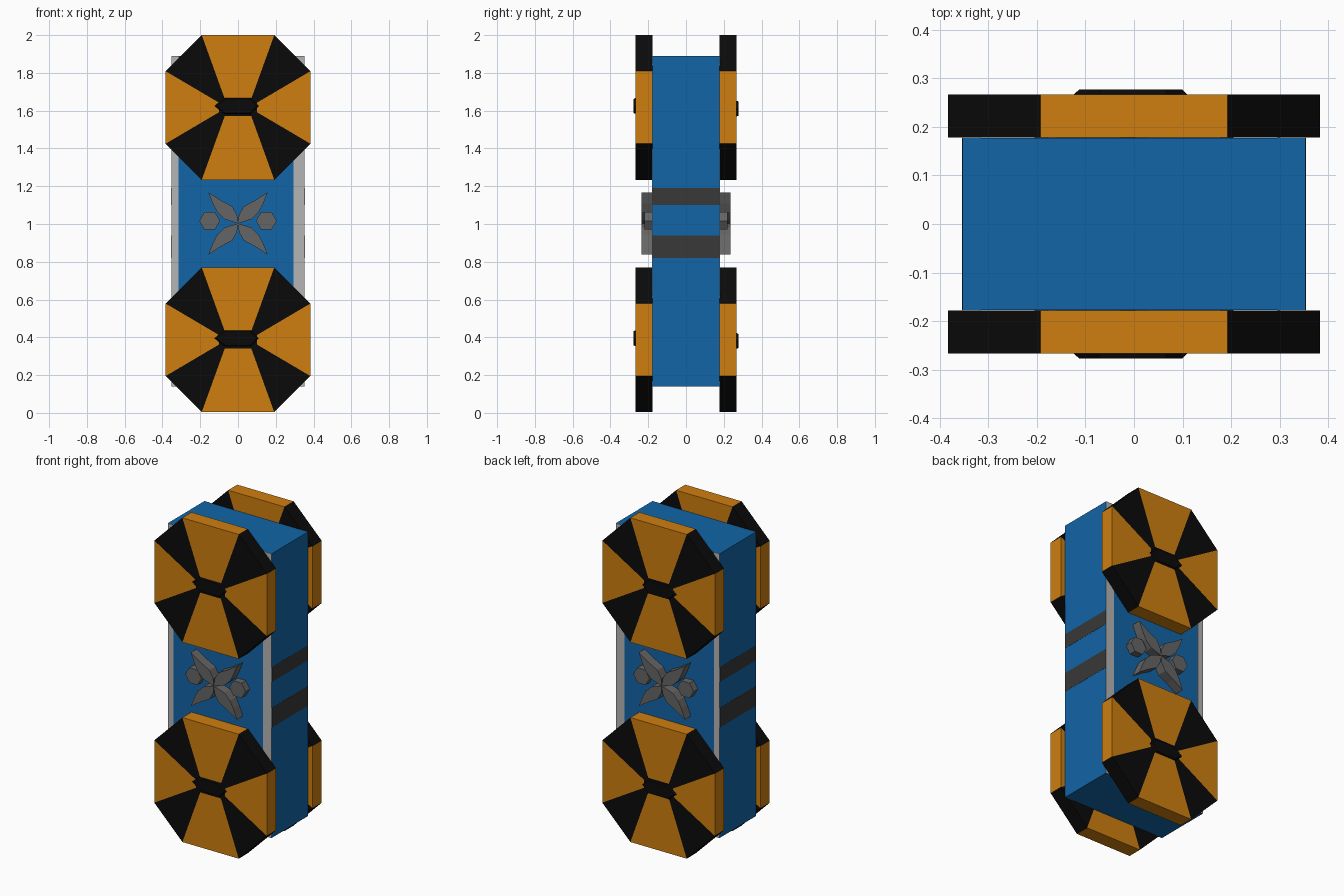
import bpy, bmesh

if "Cube" in bpy.data.objects:
    bpy.data.objects.remove(bpy.data.objects["Cube"])


def material(name, rgb):
    m = bpy.data.materials.new(name)
    m.diffuse_color = (*rgb, 1)
    m.use_nodes = True
    m.node_tree.nodes["Principled BSDF"].inputs["Base Color"].default_value = m.diffuse_color
    return m


BLUE = material("blue", (0.006, 0.13, 0.39))
ORANGE = material("orange", (0.62, 0.21, 0.005))
BLACK = material("black", (0.003, 0.003, 0.003))
DARK = material("dark_grey", (0.04, 0.04, 0.04))
MID = material("mid_grey", (0.13, 0.13, 0.13))
LIGHT = material("light_grey", (0.46, 0.46, 0.46))


def finish(bm, name, mats):
    bmesh.ops.recalc_face_normals(bm, faces=bm.faces)
    me = bpy.data.meshes.new(name)
    bm.to_mesh(me)
    bm.free()
    for m in mats:
        me.materials.append(m)
    ob = bpy.data.objects.new(name, me)
    bpy.context.collection.objects.link(ob)
    return ob


def box(name, x, y, z, mat):
    bm = bmesh.new()
    bmesh.ops.create_cube(bm, size=1)
    for v in bm.verts:
        v.co = [(a + b) / 2 + c * (b - a) for (a, b), c in zip((x, y, z), v.co)]
    return finish(bm, name, [mat])


def prism(name, pts, center, y0, y1, mat, taper=1.0):
    """Extrude an x-z outline from y0 to y1, scaling the outer end by taper."""
    bm = bmesh.new()
    cx, cz = center
    a = [bm.verts.new((cx + x, y0, cz + z)) for x, z in pts]
    b = [bm.verts.new((cx + x * taper, y1, cz + z * taper)) for x, z in pts]
    bm.faces.new(a)
    bm.faces.new(b)
    for i in range(len(pts)):
        j = (i + 1) % len(pts)
        bm.faces.new((a[i], a[j], b[j], b[i]))
    return finish(bm, name, [mat])


def octagon(w, h, cw, ch):
    return [(w, -ch), (w, ch), (cw, h), (-cw, h),
            (-w, ch), (-w, -ch), (-cw, -h), (cw, -h)]


def disc(name, cz, s):
    """Octagonal disc with alternating orange and black wedges."""
    bm = bmesh.new()
    outer, inner = octagon(.383, .383, .192, .192), octagon(.10, .045, .07, .025)
    rings = [[bm.verts.new((x, s * y, cz + z)) for x, z in ring]
             for ring, y in ((inner, .178), (outer, .178), (outer, .267), (inner, .267))]
    for i in range(8):
        j = (i + 1) % 8
        for r, q in zip(rings, rings[1:]):
            bm.faces.new((r[i], r[j], q[j], q[i])).material_index = i % 2
    for r in (rings[0], rings[3]):
        bm.faces.new(r).material_index = 1
    finish(bm, name, [ORANGE, BLACK])


# Main block
box("body", (-.353, .353), (-.177, .177), (.14, 1.89), BLUE)

# Bands across the narrow sides
for s, side in ((-1, "left"), (1, "right")):
    for z, level in (((1.10, 1.19), "upper"), ((.82, .94), "lower")):
        box(f"{level}_band_{side}", sorted((s * .35, s * .354)), (-.177, .177), z, DARK)

HUB = [(-.125, 0), (-.075, .042), (.07, .042), (.11, 0), (.07, -.042), (-.075, -.042)]
PETAL = [(0, 0), (-.07, .022), (-.11, .06), (-.133, .105), (-.157, .165),
         (-.09, .122), (-.03, .09), (-.005, .045)]
HEXAGON = [(-.055, 0), (-.028, .046), (.028, .046), (.055, 0), (.028, -.046), (-.028, -.046)]

for s, side in ((-1, "front"), (1, "back")):
    # Edge strips on the broad face
    y = sorted((s * .176, s * .179))
    box(f"left_strip_{side}", (-.353, -.315), y, (.14, 1.89), LIGHT)
    box(f"right_strip_{side}", (.295, .353), y, (.14, 1.89), LIGHT)

    # Striped discs with bevelled hubs
    for cz, level in ((1.617, "upper"), (.387, "lower")):
        disc(f"{level}_disc_{side}", cz, s)
        prism(f"{level}_hub_{side}", HUB, (0, cz + (.008 if s < 0 else -.006)),
              s * .266, s * .277, BLACK, .9)

    # Central flower ornament
    for mx in (1, -1):
        for mz in (1, -1):
            prism(f"petal_{side}", [(x * mx, z * mz) for x, z in PETAL],
                  (0, 1.003), s * .177, s * .235, MID)
        prism(f"hexagon_stud_{side}", HEXAGON, (.15 * mx, 1.017), s * .177, s * .22, MID)
